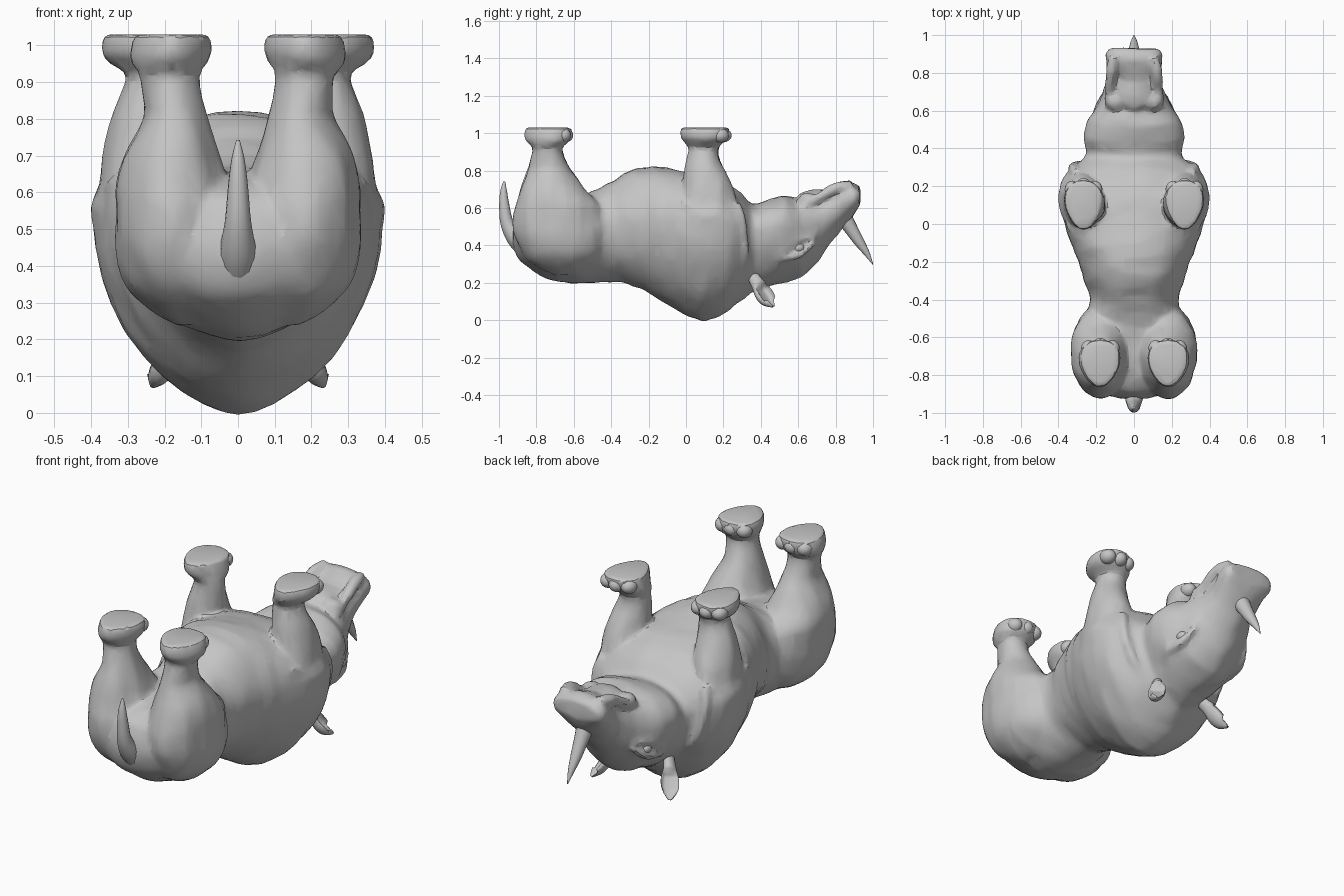
import bpy, bmesh, math
from mathutils import Vector, noise

if "Cube" in bpy.data.objects:
    bpy.data.objects.remove(bpy.data.objects["Cube"])

hide = bpy.data.materials.new("grey hide")
hide.diffuse_color = (0.56, 0.56, 0.56, 1)
hide.use_nodes = True
hide.node_tree.nodes["Principled BSDF"].inputs["Base Color"].default_value = hide.diffuse_color


def finish(name, bm):
    bmesh.ops.recalc_face_normals(bm, faces=bm.faces)
    me = bpy.data.meshes.new(name)
    bm.to_mesh(me)
    bm.free()
    me.materials.append(hide)
    ob = bpy.data.objects.new(name, me)
    bpy.context.collection.objects.link(ob)
    for p in me.polygons:
        p.use_smooth = True
    return ob


def skin_rings(name, rings):
    bm = bmesh.new()
    vs = [[bm.verts.new(p) for p in r] for r in rings]
    n = len(vs[0])
    for a, b in zip(vs, vs[1:]):
        for i in range(n):
            j = (i + 1) % n
            bm.faces.new((a[i], a[j], b[j], b[i]))
    bm.faces.new(vs[0])
    bm.faces.new(vs[-1])
    return finish(name, bm)


def spline(rows, steps=4):
    """Catmull-Rom smoothing of a list of equal-length rows."""
    out = []
    for i in range(len(rows) - 1):
        p0, p1, p2, p3 = (rows[max(0, min(len(rows) - 1, i + k))] for k in (-1, 0, 1, 2))
        for s in range(steps):
            t = s / steps
            out.append([0.5 * (2 * b + (c - a) * t + (2 * a - 5 * b + 4 * c - d) * t * t
                               + (3 * b - a - 3 * c + d) * t ** 3)
                        for a, b, c, d in zip(p0, p1, p2, p3)])
    return out + [list(rows[-1])]


def trunk(name, rows, n=40):
    """Sections along y: y, lowest z, highest z, half width, z of the widest point."""
    rings = []
    for y, zb, zt, w, zw in spline(rows):
        ring = []
        for k in range(n):
            c, s = math.cos(2 * math.pi * k / n), math.sin(2 * math.pi * k / n)
            p = 0.9 if s > 0 else 1.2
            ring.append((math.copysign(w * abs(c) ** p, c), y,
                         zw + s * ((zt - zw) if s > 0 else (zw - zb))))
        rings.append(ring)
    return skin_rings(name, rings)


def leg(name, rows, side, n=24):
    """Sections along z: z, centre x, half width, y start, y end. Feet narrow to the heel."""
    rings = []
    for z, xc, w, y0, y1 in spline(rows):
        taper = .25 if z > .94 else 0
        rings.append([(side * (xc + w * math.cos(a) * (1 + taper * math.sin(a))),
                       (y0 + y1) / 2 + (y1 - y0) / 2 * math.sin(a), z)
                      for a in (2 * math.pi * k / n for k in range(n))])
    return skin_rings(name, rings)


def tube(name, rows, side=1, n=14, flat=1.0, cup=None):
    """Round strand through x, y, z, radius; the side facing 'cup' is hollowed."""
    pts = spline(rows)
    rings = []
    for i, (x, y, z, r) in enumerate(pts):
        a, b = pts[max(i - 1, 0)], pts[min(i + 1, len(pts) - 1)]
        d = (Vector(b[:3]) - Vector(a[:3])).normalized()
        u = d.cross(Vector((1, 0.13, 0.07))).normalized()
        v = d.cross(u)
        ring = []
        for k in range(n):
            t = 2 * math.pi * k / n
            o = r * (u * math.cos(t) + v * (flat * math.sin(t)))
            if cup and i > 5 and o.normalized().dot(cup) > .45:
                o -= cup * (1.3 * o.dot(cup))
            q = Vector((x, y, z)) + o
            ring.append((side * q.x, q.y, q.z))
        rings.append(ring)
    return skin_rings(name, rings)


def ball(name, centre, size):
    bm = bmesh.new()
    bmesh.ops.create_uvsphere(bm, u_segments=16, v_segments=10, radius=1)
    for v in bm.verts:
        v.co = Vector(v.co[i] * size[i] + centre[i] for i in range(3))
    return finish(name, bm)


# Trunk and head, lying on the back with the feet up
parts = [trunk("body", [
    (-.925, .40, .50, .08, .45), (-.89, .32, .58, .19, .45), (-.8, .25, .63, .27, .45),
    (-.7, .21, .65, .30, .46), (-.6, .195, .66, .30, .47), (-.5, .20, .69, .265, .48),
    (-.4, .205, .74, .235, .5), (-.3, .19, .80, .265, .52), (-.2, .145, .82, .295, .53),
    (-.1, .078, .815, .335, .53), (0, .025, .79, .37, .53), (.1, -.002, .77, .39, .53),
    (.2, .03, .74, .39, .53), (.28, .09, .69, .35, .51), (.36, .15, .62, .255, .48),
    (.45, .18, .65, .265, .5), (.53, .2, .665, .255, .5), (.61, .225, .65, .21, .48),
    (.69, .295, .665, .168, .5), (.77, .41, .70, .14, .58), (.85, .5, .735, .148, .65),
    (.9, .57, .735, .148, .66), (.93, .62, .715, .125, .67)])]
# Lower jaw
parts.append(ball("lower_jaw", (0, .72, .665), (.095, .12, .034)))

hind = [(.24, .14, .03, -.71, -.60), (.28, .15, .09, -.79, -.52), (.35, .165, .14, -.87, -.45),
        (.45, .175, .158, -.92, -.425), (.55, .175, .158, -.927, -.435),
        (.62, .18, .155, -.91, -.46), (.7, .18, .133, -.885, -.54),
        (.8, .17, .09, -.845, -.61), (.86, .178, .08, -.83, -.645), (.92, .185, .082, -.82, -.66),
        (.95, .187, .10, -.85, -.63), (.98, .183, .108, -.865, -.615), (1.03, .178, .102, -.86, -.61)]
fore = [(.42, .27, .10, 0, .25), (.55, .29, .11, -.04, .28), (.62, .28, .097, -.037, .275),
        (.7, .265, .103, -.02, .255), (.8, .25, .095, -.01, .21), (.87, .235, .082, .005, .178),
        (.92, .23, .074, .012, .175), (.95, .25, .095, -.01, .2), (.98, .265, .103, -.03, .225),
        (1.03, .267, .097, -.03, .235)]

for s in (-1, 1):
    parts.append(leg("hind_leg", hind, s))
    parts.append(leg("front_leg", fore, s))
    # Skin folds: shoulder and leg collar
    parts.append(tube("shoulder_fold", [(.30, .27, .62, .026), (.32, .295, .52, .028),
                                        (.275, .31, .36, .028), (.15, .30, .2, .02)], s))
    parts.append(tube("leg_collar", [(.335, -.03, .63, .014), (.355, .05, .6, .02),
                                     (.355, .15, .59, .02), (.33, .25, .61, .016)], s))
    # Eyelids
    parts.append(tube("eyelids", [(.205, .50, .33, .014), (.193, .60, .35, .022),
                                  (.16, .69, .42, .014)], s))
    parts.append(tube("eyelids", [(.22, .51, .36, .014), (.205, .59, .425, .018),
                                  (.16, .69, .445, .012)], s))
    # Upper lip, mouth corner and nostril rims
    parts.append(tube("lip", [(.135, .62, .61, .018), (.13, .70, .65, .026),
                              (.12, .80, .705, .03), (.105, .89, .722, .026)], s))
    parts.append(ball("mouth_corner", (s * .10, .65, .645), (.05, .05, .035)))
    parts.append(ball("nostril_rim", (s * .105, .885, .66), (.046, .046, .055)))

# Merge everything into one continuous skin with slight wrinkles and facets
bpy.ops.object.select_all(action='DESELECT')
for o in parts:
    o.select_set(True)
body = parts[0]
bpy.context.view_layer.objects.active = body
bpy.ops.object.join()


def apply(kind, **settings):
    m = body.modifiers.new("step", kind)
    for key, value in settings.items():
        setattr(m, key, value)
    bpy.ops.object.modifier_apply(modifier=m.name)


apply('REMESH', mode='VOXEL', voxel_size=.012, use_smooth_shade=True)
apply('SMOOTH', iterations=4, factor=.5)
normals = [v.normal.copy() for v in body.data.vertices]
for v, nrm in zip(body.data.vertices, normals):
    if v.co.z < .92:
        p = v.co
        v.co = p + nrm * (.007 * noise.noise(Vector((p.x * 7, p.y * 16, p.z * 6))))
apply('DECIMATE', ratio=.12)
bpy.ops.object.shade_smooth_by_angle(angle=math.radians(22))

# Horn and tail
tube("horn", [(0, .83, .57, .05), (0, .875, .50, .038), (0, .925, .42, .028),
              (0, .965, .36, .017), (0, .999, .298, .002)])
tube("tail", [(0, -.85, .37, .05), (0, -.91, .44, .05), (0, -.957, .52, .036),
              (0, -.972, .62, .027), (0, -.975, .69, .018), (0, -.972, .742, .005)])

for s, side in ((-1, "left"), (1, "right")):
    # Hollow ears, eyes and toes
    tube(side + "_ear", [(.13, .34, .26, .03), (.17, .38, .20, .036), (.195, .415, .15, .052),
                         (.215, .44, .11, .046), (.232, .468, .075, .012)], s, flat=.75,
         cup=Vector((.5, .5, .67)).normalized())
    ball(side + "_eye", (s * .183, .60, .387), (.028, .034, .028))
    for k in (-1, 0, 1):
        ball(side + "_hind_toe", (s * .178 + k * .062, -.645 - .012 * abs(k), .988), (.04, .042, .038))
        ball(side + "_front_toe", (s * .267 + k * .06, .198 - .015 * abs(k), .988), (.04, .046, .038))
